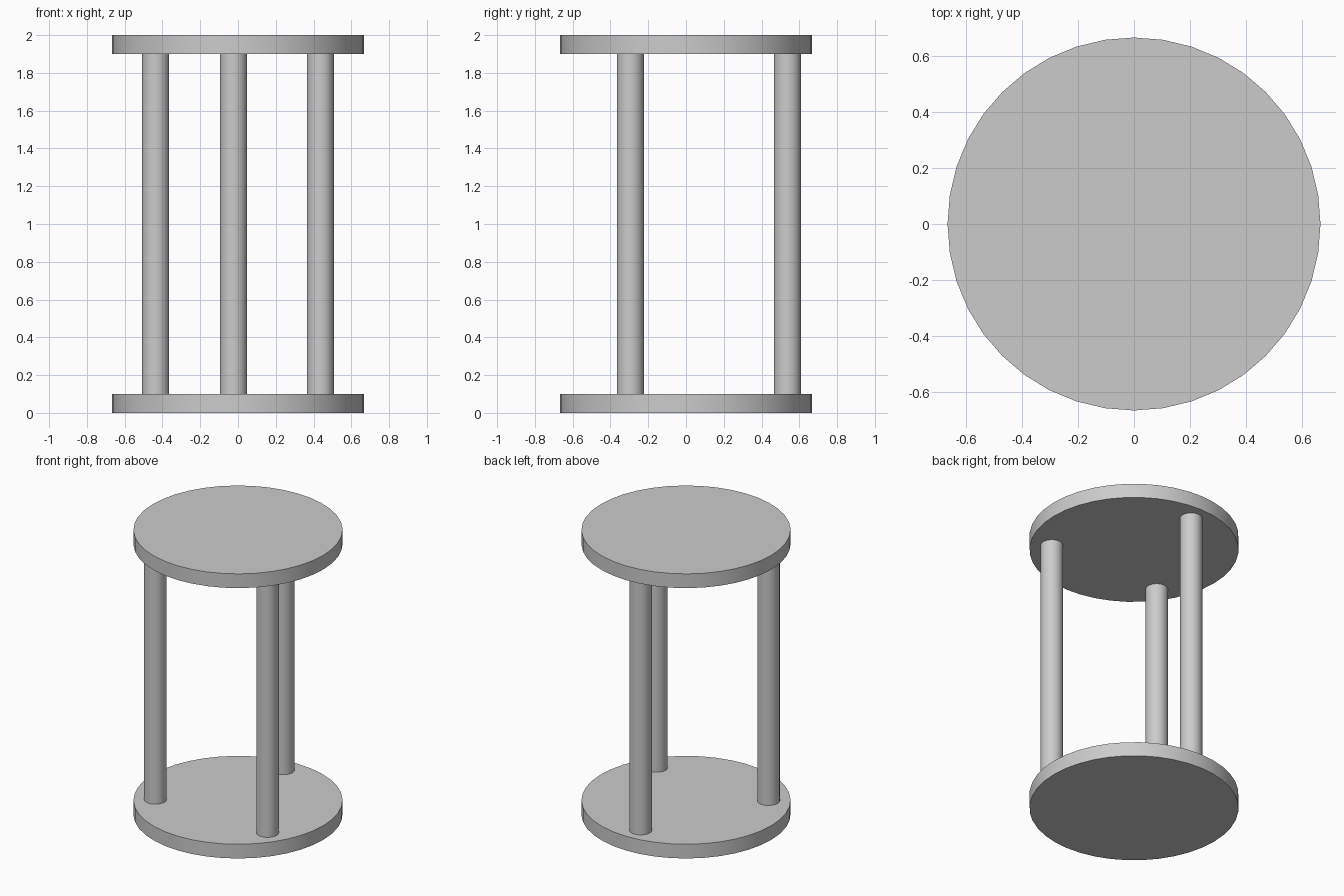
import bpy
import math

cube = bpy.data.objects.get("Cube")
if cube:
    bpy.data.objects.remove(cube, do_unlink=True)

grey = bpy.data.materials.new("light_grey")
grey.use_nodes = True
colour = (0.6, 0.6, 0.6, 1)
grey.diffuse_color = colour
grey.node_tree.nodes["Principled BSDF"].inputs["Base Color"].default_value = colour


def cylinder(name, x, y, bottom, top, radius, sides):
    bpy.ops.mesh.primitive_cylinder_add(
        vertices=sides, radius=radius, depth=top - bottom,
        location=(x, y, (bottom + top) / 2))
    obj = bpy.context.object
    obj.name = name
    obj.data.materials.append(grey)
    bpy.ops.object.shade_smooth_by_angle(angle=math.radians(30))
    return obj


HEIGHT, THICK, RADIUS = 2.0, 0.1, 0.666

# Round plates
cylinder("bottom_plate", 0, 0, 0, THICK, RADIUS, 40)
cylinder("top_plate", 0, 0, HEIGHT - THICK, HEIGHT, RADIUS, 40)

# Three posts between the plates
posts = {
    "front_right_post": (-0.436, -0.294),
    "front_left_post": (0.436, -0.294),
    "back_post": (-0.024, 0.537),
}
for name, (x, y) in posts.items():
    cylinder(name, x, y, THICK, HEIGHT - THICK, 0.0715, 40)
